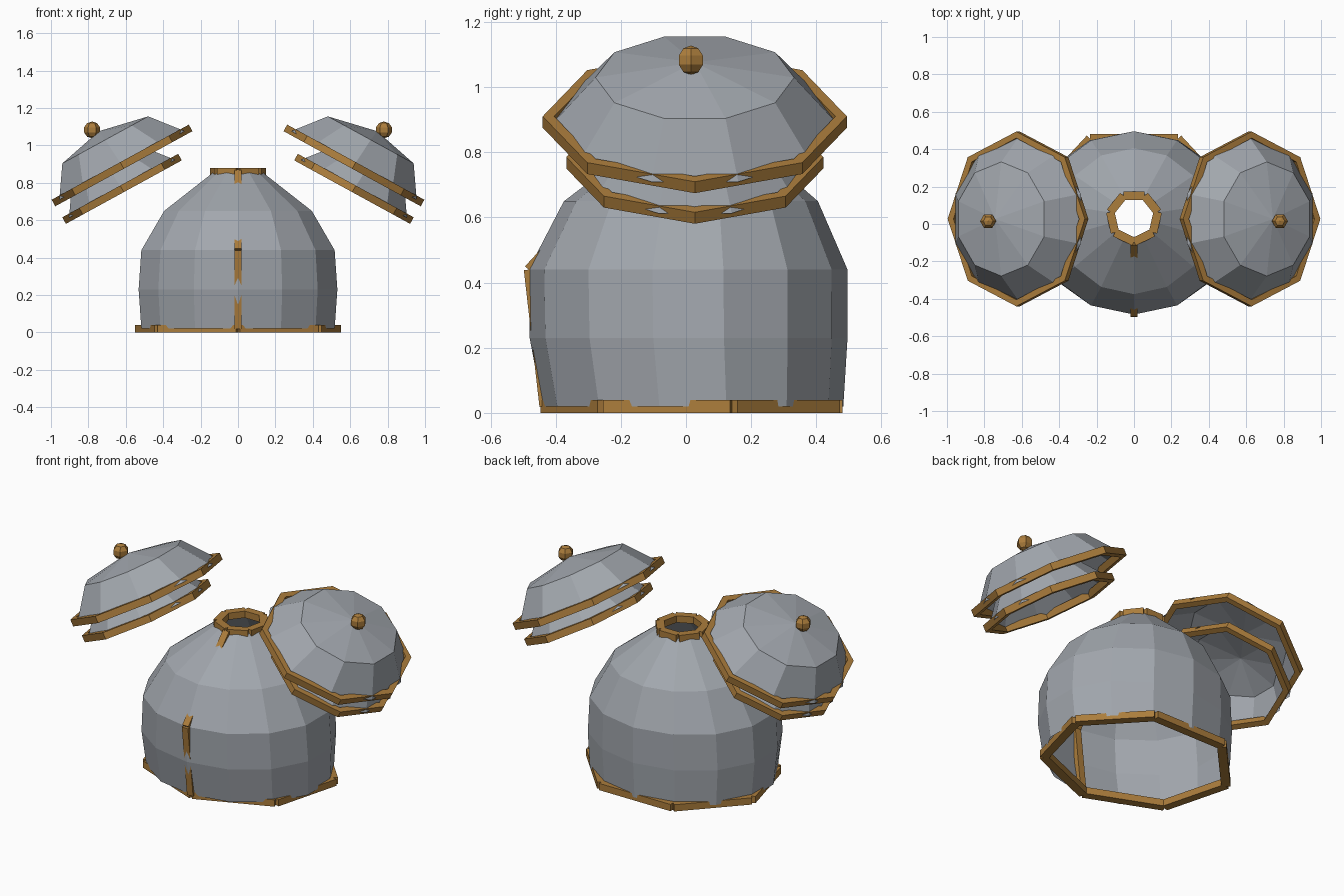
import bpy, bmesh
from math import sin, cos, pi, radians
from mathutils import Vector, Matrix

cube = bpy.data.objects.get("Cube")
if cube:
    bpy.data.objects.remove(cube)


def material(name, rgb):
    m = bpy.data.materials.new(name)
    m.use_nodes = True
    m.diffuse_color = (*rgb, 1)
    m.node_tree.nodes["Principled BSDF"].inputs["Base Color"].default_value = (*rgb, 1)
    return m


STEEL = material("steel grey", (0.36, 0.385, 0.42))
BRONZE = material("bronze", (0.41, 0.205, 0.045))


def finish(bm, name, mat):
    bmesh.ops.recalc_face_normals(bm, faces=bm.faces)
    mesh = bpy.data.meshes.new(name)
    bm.to_mesh(mesh)
    bm.free()
    mesh.materials.append(mat)
    obj = bpy.data.objects.new(name, mesh)
    bpy.context.collection.objects.link(obj)
    return obj


def polygon(n, rx, ry, cy, z, turn=0.0):
    """Points of an n-gon; without turn the first one points to the front."""
    angles = [2 * pi * i / n + turn for i in range(n)]
    return [Vector((rx * sin(a), cy - ry * cos(a), z)) for a in angles]


def loft(bm, rings, pole=None, closed=False):
    """Bridge a stack of rings, with an optional pole fan on the last one."""
    loops = [[bm.verts.new(p) for p in ring] for ring in rings]
    n = len(loops[0])
    pairs = list(zip(loops, loops[1:]))
    if closed:
        pairs.append((loops[-1], loops[0]))
    for a, b in pairs:
        for i in range(n):
            j = (i + 1) % n
            bm.faces.new((a[i], a[j], b[j], b[i]))
    if pole is not None:
        tip = bm.verts.new(pole)
        for i in range(n):
            bm.faces.new((loops[-1][i], loops[-1][(i + 1) % n], tip))


def bar(bm, p, q, side, width, height):
    """Box running from p to q, its width measured along side."""
    d = q - p
    axis = d.normalized()
    up = axis.cross(side).normalized()
    frame = Matrix((axis, side, up)).transposed().to_4x4()
    scale = Matrix.Diagonal((d.length, width, height, 1))
    bmesh.ops.create_cube(bm, size=1, matrix=Matrix.Translation((p + q) / 2) @ frame @ scale)


def bar_ring(name, points, width, height):
    bm = bmesh.new()
    for p, q in zip(points, points[1:] + points[:1]):
        side = (q - p).normalized().cross(Vector((0, 0, 1)))
        bar(bm, p, q, side, width, height)
    finish(bm, name, BRONZE)


# Torso shell, open at waist and neck: height, half width, half depth, centre y
TORSO = [(0.02, 0.53, 0.462, 0.021), (0.23, 0.545, 0.488, 0.008),
         (0.44, 0.53, 0.49, 0.006), (0.65, 0.405, 0.39, 0.015),
         (0.86, 0.13, 0.13, 0.033)]
bm = bmesh.new()
loft(bm, [polygon(14, rx, ry, cy, z) for z, rx, ry, cy in TORSO])
finish(bm, "torso_shell", STEEL)

# Waist and neck trims
bar_ring("waist_trim", polygon(7, 0.54, 0.462, 0.039, 0.02), 0.05, 0.04)
bar_ring("neck_trim", polygon(7, 0.13, 0.13, 0.035, 0.86), 0.045, 0.04)

# Front seam strip, which surfaces only near its joints
bm = bmesh.new()
seam = [Vector((0, y, z)) for y, z in ((-0.435, 0.02), (-0.483, 0.44), (-0.1, 0.86))]
for p, q in zip(seam, seam[1:]):
    bar(bm, p, q, Vector((1, 0, 0)), 0.04, 0.03)
finish(bm, "front_seam", BRONZE)


def shoulder_plate(label, side, centre, size):
    """Tilted ten-sided dome with an eight-sided rim."""
    place = (Matrix.Translation((side * centre[0], centre[1], centre[2]))
             @ Matrix.Rotation(side * radians(28.7), 4, 'Y') @ Matrix.Diagonal((side, 1, 1, 1)))

    bm = bmesh.new()
    turn = pi / 10
    base = polygon(10, 0.402 * size, 0.433 * size, 0, 0, 0)
    crown = polygon(10, 0.275 * size, 0.305 * size, 0, 0.163 * size, 0)
    for ring in (base, crown):
        for p in ring:
            p.x += 0.013 * p.z / 0.163
    loft(bm, [base, crown], Vector((0.02, 0, 0.22 * size)))
    bm.transform(place)
    finish(bm, label + "_dome", STEEL)

    bm = bmesh.new()
    rim = []
    for offset, z in ((-0.035, -0.02), (0, -0.02), (0, 0.02), (-0.035, 0.02)):
        rim.append(polygon(8, 0.418 * size + offset, 0.467 * size + offset, 0, z))
    loft(bm, rim, closed=True)
    bm.transform(place)
    finish(bm, label + "_rim", BRONZE)


# Two nested shoulder plates and a knob on each side
for side, word in ((1, "left"), (-1, "right")):
    shoulder_plate(word + "_upper_shoulder", side, (0.62, 0.027, 0.893), 1.0)
    shoulder_plate(word + "_lower_shoulder", side, (0.62, 0.027, 0.768), 0.845)
    bm = bmesh.new()
    bmesh.ops.create_uvsphere(bm, u_segments=6, v_segments=5, radius=0.045)
    bm.transform(Matrix.Translation((side * 0.78, 0.015, 1.083)) @ Matrix.Rotation(pi / 6, 4, 'Z'))
    finish(bm, word + "_shoulder_knob", BRONZE)
